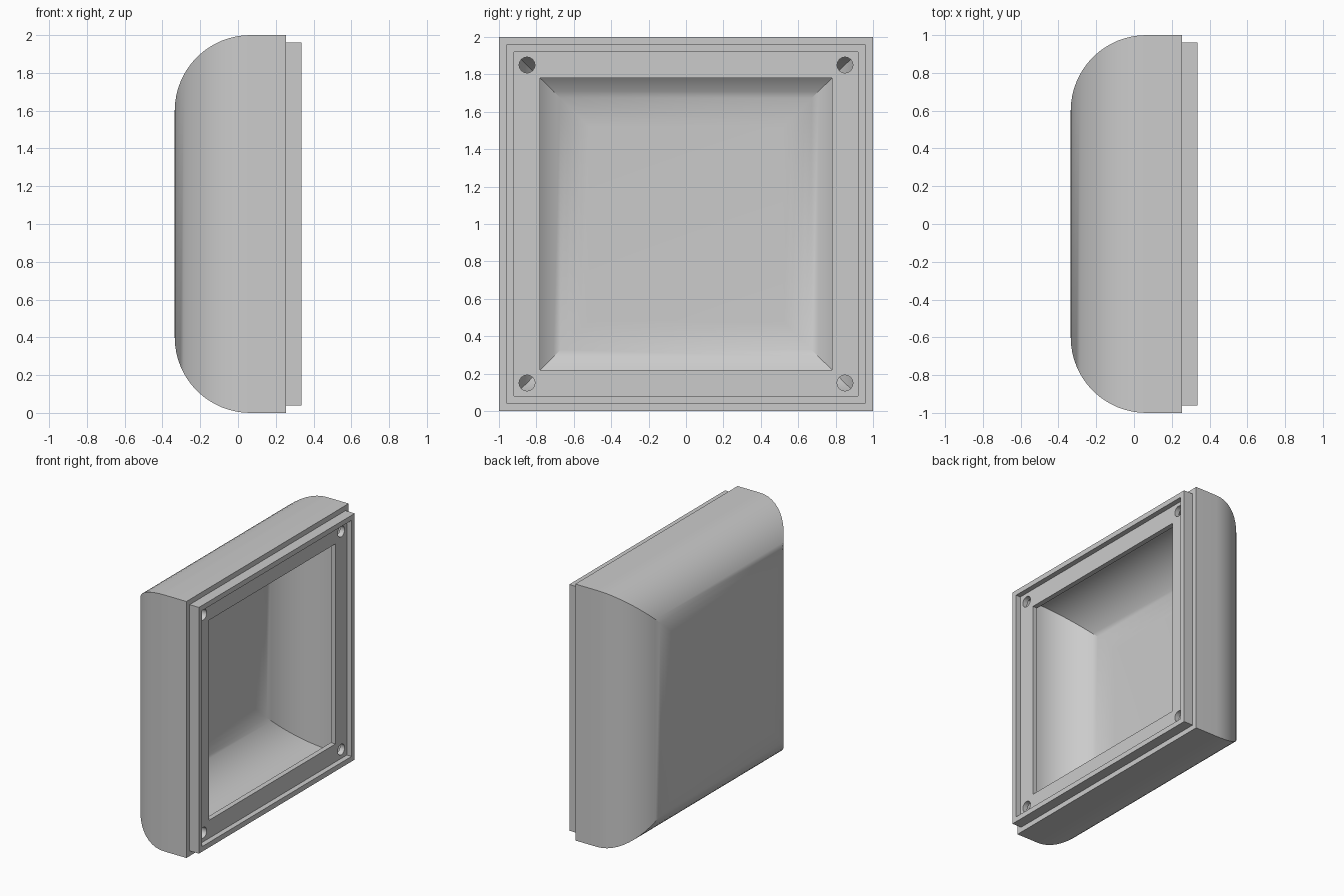
import bpy
import bmesh
import math
from mathutils import Matrix

cube = bpy.data.objects.get("Cube")
if cube:
    bpy.data.objects.remove(cube, do_unlink=True)

# One plain grey for the whole housing
grey = bpy.data.materials.new("light_grey")
grey.use_nodes = True
colour = (0.6, 0.6, 0.6, 1)
grey.diffuse_color = colour
grey.node_tree.nodes["Principled BSDF"].inputs["Base Color"].default_value = colour

STEPS = 16
RADIUS = 0.4


def arc(back, half):
    """Quarter round from the flat back out to the side wall, as (x, half width)."""
    points = []
    for i in range(STEPS + 1):
        a = math.radians(90) * i / STEPS
        points.append((back + RADIUS * (1 - math.cos(a)),
                       half - RADIUS * (1 - math.sin(a))))
    return points


def make_object(name, bm):
    bmesh.ops.recalc_face_normals(bm, faces=bm.faces)
    mesh = bpy.data.meshes.new(name)
    bm.to_mesh(mesh)
    bm.free()
    obj = bpy.data.objects.new(name, mesh)
    bpy.context.collection.objects.link(obj)
    return obj


# Section: cavity, retaining frame, raised lip, step, outer wall
profile = arc(-0.255, 0.92)
profile += [(0.255, 0.92), (0.255, 0.78), (0.295, 0.78), (0.295, 0.92),
            (0.335, 0.92), (0.335, 0.96), (0.255, 0.96), (0.255, 1.0)]
profile += reversed(arc(-0.335, 1.0))

# Housing: square rings joined along the section, closed by two flat backs
bm = bmesh.new()
corners = [(-1, -1), (1, -1), (1, 1), (-1, 1)]
rings = [[bm.verts.new((x, h * sy, 1 + h * sz)) for sy, sz in corners]
         for x, h in profile]
for a, b in zip(rings, rings[1:]):
    for i in range(4):
        j = (i + 1) % 4
        bm.faces.new((a[i], a[j], b[j], b[i]))
bm.faces.new(rings[0])
bm.faces.new(rings[-1])
housing = make_object("housing", bm)
housing.data.materials.append(grey)

# Screw holes through the frame corners
bm = bmesh.new()
for sy, sz in corners:
    place = (Matrix.Translation((0.275, 0.85 * sy, 1 + 0.85 * sz))
             @ Matrix.Rotation(math.radians(90), 4, 'Y'))
    bmesh.ops.create_cone(bm, cap_ends=True, segments=32, radius1=0.042,
                          radius2=0.042, depth=0.1, matrix=place)
cutter = make_object("screw_hole_cutter", bm)
cutter.hide_render = True

bpy.ops.object.select_all(action='DESELECT')
bpy.context.view_layer.objects.active = housing
housing.select_set(True)
cut = housing.modifiers.new("screw_holes", 'BOOLEAN')
cut.operation = 'DIFFERENCE'
cut.solver = 'EXACT'
cut.object = cutter
bpy.ops.object.modifier_apply(modifier=cut.name)
bpy.data.objects.remove(cutter, do_unlink=True)

bpy.ops.object.shade_smooth_by_angle(angle=math.radians(30))
